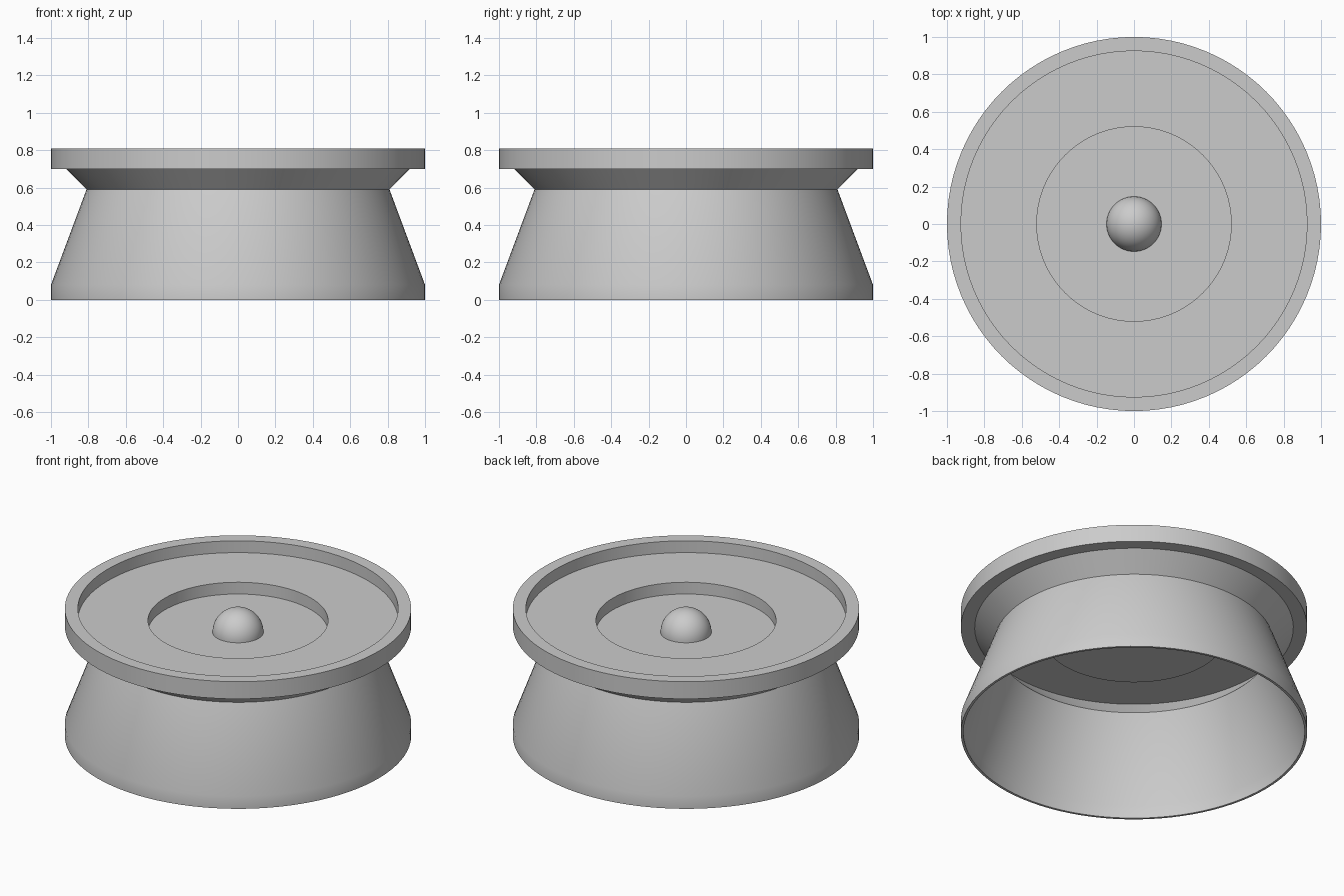
import bpy
import bmesh
import math

SEGMENTS = 96

default = bpy.data.objects.get("Cube")
if default:
    bpy.data.objects.remove(default, do_unlink=True)

grey = bpy.data.materials.new("mid grey")
grey.use_nodes = True
colour = (0.6, 0.6, 0.6, 1)
grey.diffuse_color = colour
grey.node_tree.nodes["Principled BSDF"].inputs["Base Color"].default_value = colour


def lathe(name, profile, closed=False):
    """Turn a radius/height profile around the z axis."""
    bm = bmesh.new()
    verts = [bm.verts.new((r, 0, z)) for r, z in profile]
    edges = [bm.edges.new(pair) for pair in zip(verts, verts[1:])]
    if closed:
        edges.append(bm.edges.new((verts[-1], verts[0])))
    bmesh.ops.spin(bm, geom=verts + edges, cent=(0, 0, 0), axis=(0, 0, 1),
                   angle=math.tau, steps=SEGMENTS, use_merge=True)
    bmesh.ops.remove_doubles(bm, verts=bm.verts[:], dist=0.0001)
    bmesh.ops.recalc_face_normals(bm, faces=bm.faces[:])
    mesh = bpy.data.meshes.new(name)
    bm.to_mesh(mesh)
    bm.free()
    mesh.materials.append(grey)
    obj = bpy.data.objects.new(name, mesh)
    bpy.context.collection.objects.link(obj)
    bpy.ops.object.select_all(action="DESELECT")
    obj.select_set(True)
    bpy.context.view_layer.objects.active = obj
    bpy.ops.object.shade_smooth_by_angle(angle=math.radians(30))
    return obj


# Hollow flared body with a raised rim and a stepped, recessed top
body_profile = [
    # outside, from the foot up to the rim
    (1, 0), (1, 0.08), (0.81, 0.59), (0.92, 0.70), (1, 0.70), (1, 0.81),
    # top: rim, tray floor, central well
    (0.925, 0.81), (0.925, 0.735), (0.52, 0.735), (0.52, 0.66), (0, 0.66),
    # underside: well bottom, ceiling, inner wall
    (0, 0.64), (0.525, 0.64), (0.525, 0.71), (0.90, 0.71), (0.79, 0.59),
    (0.985, 0.08), (0.985, 0),
]
lathe("body", body_profile)
# Thin ring closing the foot
lathe("foot_ring", [(0.985, 0), (1, 0)])

# Domed knob standing in the well
RADIUS, STEPS = 0.147, 16
arc = [i * math.pi / 2 / STEPS for i in range(STEPS + 1)]
lathe("knob", [(RADIUS * math.cos(a), 0.66 + RADIUS * math.sin(a)) for a in arc])
